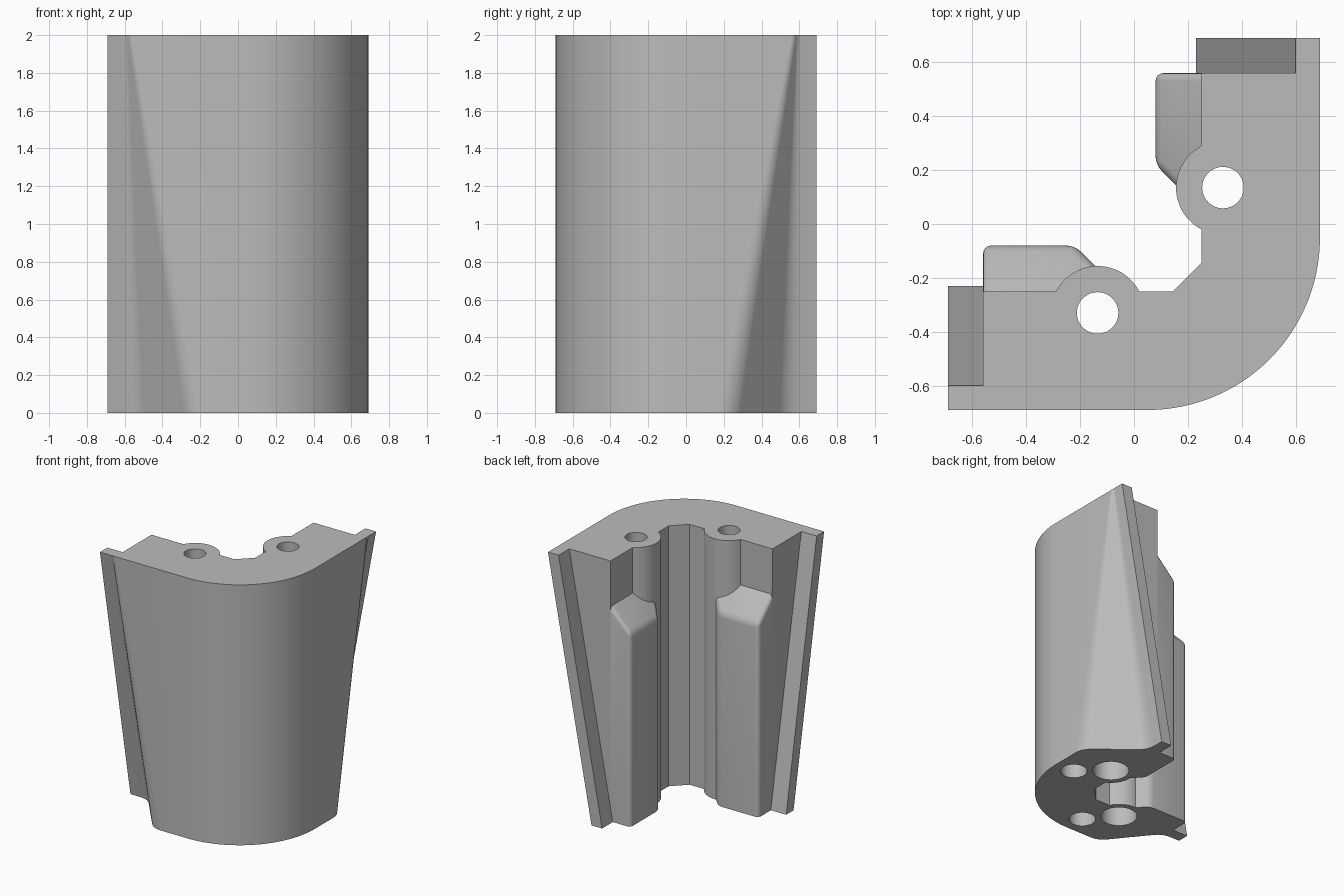
import bpy, bmesh
from math import cos, sin, pi, radians, acos
from mathutils import Vector

if "Cube" in bpy.data.objects:
    bpy.data.objects.remove(bpy.data.objects["Cube"])

H = 2.0                       # height
E = 0.69                      # outer half width
STEP, WALL = -0.56, -0.25     # end of the arm, inner wall
BOSS, BOSS_R = Vector((-0.135, -0.33)), 0.174

grey = bpy.data.materials.new("plain grey")
grey.use_nodes = True
grey.diffuse_color = (0.5, 0.5, 0.5, 1)
grey.node_tree.nodes["Principled BSDF"].inputs["Base Color"].default_value = (0.5, 0.5, 0.5, 1)


def finish(name, bm):
    bmesh.ops.recalc_face_normals(bm, faces=bm.faces)
    mesh = bpy.data.meshes.new(name)
    bm.to_mesh(mesh)
    bm.free()
    mesh.materials.append(grey)
    ob = bpy.data.objects.new(name, mesh)
    bpy.context.collection.objects.link(ob)
    return ob


def activate(ob):
    bpy.ops.object.select_all(action='DESELECT')
    ob.select_set(True)
    bpy.context.view_layer.objects.active = ob


def arc(cx, cy, r, a0, a1, n):
    return [(cx + r * cos(a0 + (a1 - a0) * i / n), cy + r * sin(a0 + (a1 - a0) * i / n))
            for i in range(n + 1)]


def fillet(a, b, c, size, n=8):
    """Rounded corner at b, on the path a-b-c."""
    a, b, c = Vector(a), Vector(b), Vector(c)
    p, q = b + (a - b).normalized() * size, b + (c - b).normalized() * size
    return [tuple(p * (1 - t) ** 2 + b * 2 * t * (1 - t) + q * t * t)
            for t in (i / n for i in range(n + 1))]


def swap(p):
    """Mirror across the corner diagonal."""
    return (-p[1], -p[0])


def section(top):
    """Outline of the whole corner at the top or at the bottom."""
    lip = -0.6 if top else -0.23
    out = lip - 0.09
    half = [(0.145, WALL)]
    a = acos((WALL - BOSS.y) / BOSS_R)
    half += arc(BOSS.x, BOSS.y, BOSS_R, pi / 2 - a, pi / 2 + a, 24)
    half += [(STEP, WALL), (STEP, lip), (-E, lip), (-E, out)]
    if top:
        # the recess closes to nothing here
        half += [(-0.61 + 0.05 * i / 17, -E) for i in range(18)]
    else:
        inner, outer = (-0.54, out), (-0.24, -E)
        half += fillet((-E, out), inner, outer, 0.07)
        half += fillet(inner, outer, (0, -E), 0.07)
    half += arc(0.05, -0.05, E - 0.05, -pi / 2, -pi / 4, 20)
    return half + [swap(p) for p in reversed(half[:-1])]


# Body: loft from the bottom outline to the top outline
bm = bmesh.new()
low = [bm.verts.new((x, y, 0)) for x, y in section(False)]
high = [bm.verts.new((x, y, H)) for x, y in section(True)]
for i in range(len(low)):
    j = (i + 1) % len(low)
    bm.faces.new((low[i], low[j], high[j], high[i]))
bm.faces.new(low)
bm.faces.new(high)
body = finish("corner_body", bm)


def drill(name, p, r, z0, z1):
    bpy.ops.mesh.primitive_cylinder_add(vertices=48, radius=r, depth=z1 - z0,
                                        location=(p[0], p[1], (z0 + z1) / 2))
    cutter = bpy.context.object
    cutter.name = name
    cutter.hide_render = True
    cutter.data.materials.append(grey)
    activate(body)
    mod = body.modifiers.new(name, 'BOOLEAN')
    mod.operation, mod.solver, mod.object = 'DIFFERENCE', 'EXACT', cutter
    bpy.ops.object.modifier_apply(modifier=name)
    bpy.data.objects.remove(cutter)


# Screw holes with a wide lower bore, and blind holes beside them
for place in (lambda p: p, swap):
    drill("wide_bore", place(BOSS), 0.13, -0.1, 1.0)
    drill("screw_hole", place(BOSS), 0.077, 0.9, H + 0.1)
    drill("blind_hole", place((0.04, -0.53)), 0.095, -0.1, 1.0)


def pad(name, place):
    """Thick inner pad with a sloped top and softened edges."""
    bm = bmesh.new()
    foot = [(STEP, WALL), (STEP, -0.08), (-0.22, -0.08), (-0.14, -0.16), (-0.27, WALL)]
    low = [bm.verts.new((x, y, 0)) for x, y in foot]
    high = [bm.verts.new((x, y, 1.65 - (y - WALL))) for x, y in foot]
    for i in range(len(foot)):
        j = (i + 1) % len(foot)
        bm.faces.new((low[i], low[j], high[j], high[i]))
    bm.faces.new(low)
    bm.faces.new(high)
    soft = [e for e in bm.edges
            if max(v.co.y for v in e.verts) > -0.1 and max(v.co.z for v in e.verts) > 0.1]
    bmesh.ops.bevel(bm, geom=soft, offset=0.03, segments=4, profile=0.5, affect='EDGES')
    for v in bm.verts:
        v.co.x, v.co.y = place((v.co.x, v.co.y))
    return finish(name, bm)


parts = [body, pad("front_pad", lambda p: p), pad("side_pad", swap)]
for ob in parts:
    activate(ob)
    bpy.ops.object.shade_smooth_by_angle(angle=radians(30))
